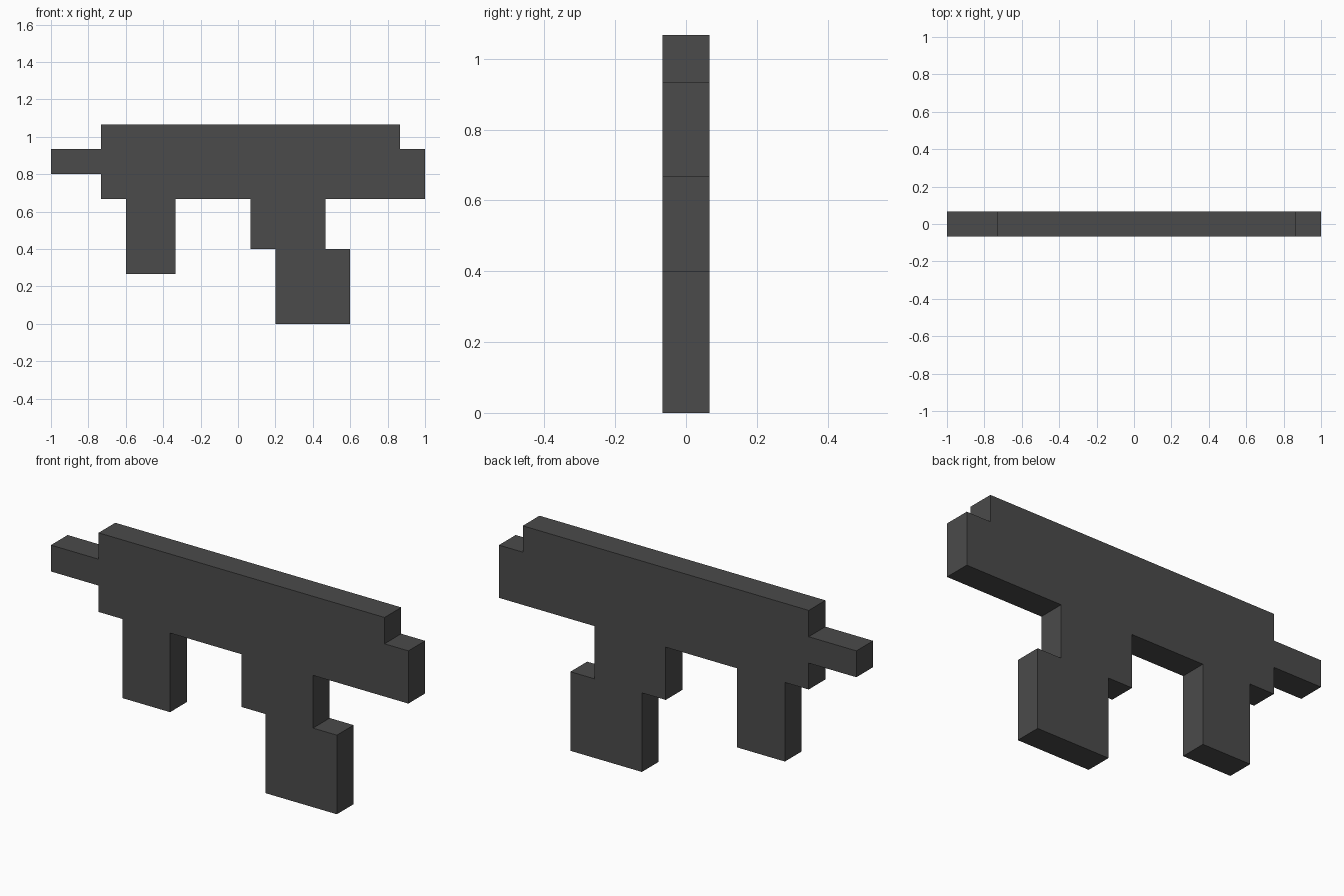
import bpy
import bmesh

cube = bpy.data.objects.get("Cube")
if cube:
    bpy.data.objects.remove(cube, do_unlink=True)

UNIT = 2 / 15  # side of one block; the model is 15 blocks long and one thick

# Dark grey finish
grey = bpy.data.materials.new("dark_grey")
grey.use_nodes = True
colour = (0.07, 0.07, 0.07, 1)
grey.diffuse_color = colour
grey.node_tree.nodes["Principled BSDF"].inputs["Base Color"].default_value = colour

# Side outline in whole blocks (x from the muzzle end, z from the ground)
outline = [
    (0, 6), (2, 6), (2, 5),                       # underside of barrel
    (3, 5), (3, 2), (5, 2), (5, 5),               # front grip
    (8, 5), (8, 3), (9, 3), (9, 0),               # rear grip, front edge
    (12, 0), (12, 3), (11, 3), (11, 5),           # rear grip, back edge
    (15, 5), (15, 7), (14, 7), (14, 8),           # stepped stock
    (2, 8), (2, 7), (0, 7),                       # top of body and barrel
]


def extrude_outline(name, points, depth, material):
    """Extrude a side outline symmetrically about y = 0."""
    bm = bmesh.new()
    verts = [bm.verts.new((x * UNIT - 1, -depth / 2, z * UNIT)) for x, z in points]
    front = bm.faces.new(verts)
    result = bmesh.ops.extrude_face_region(bm, geom=[front], use_keep_orig=True)
    moved = [v for v in result["geom"] if isinstance(v, bmesh.types.BMVert)]
    bmesh.ops.translate(bm, verts=moved, vec=(0, depth, 0))
    bmesh.ops.recalc_face_normals(bm, faces=bm.faces)
    mesh = bpy.data.meshes.new(name)
    bm.to_mesh(mesh)
    bm.free()
    mesh.materials.append(material)
    obj = bpy.data.objects.new(name, mesh)
    bpy.context.collection.objects.link(obj)
    return obj


# Body, barrel, grips and stock form one continuous block silhouette
extrude_outline("blaster_body", outline, UNIT, grey)
